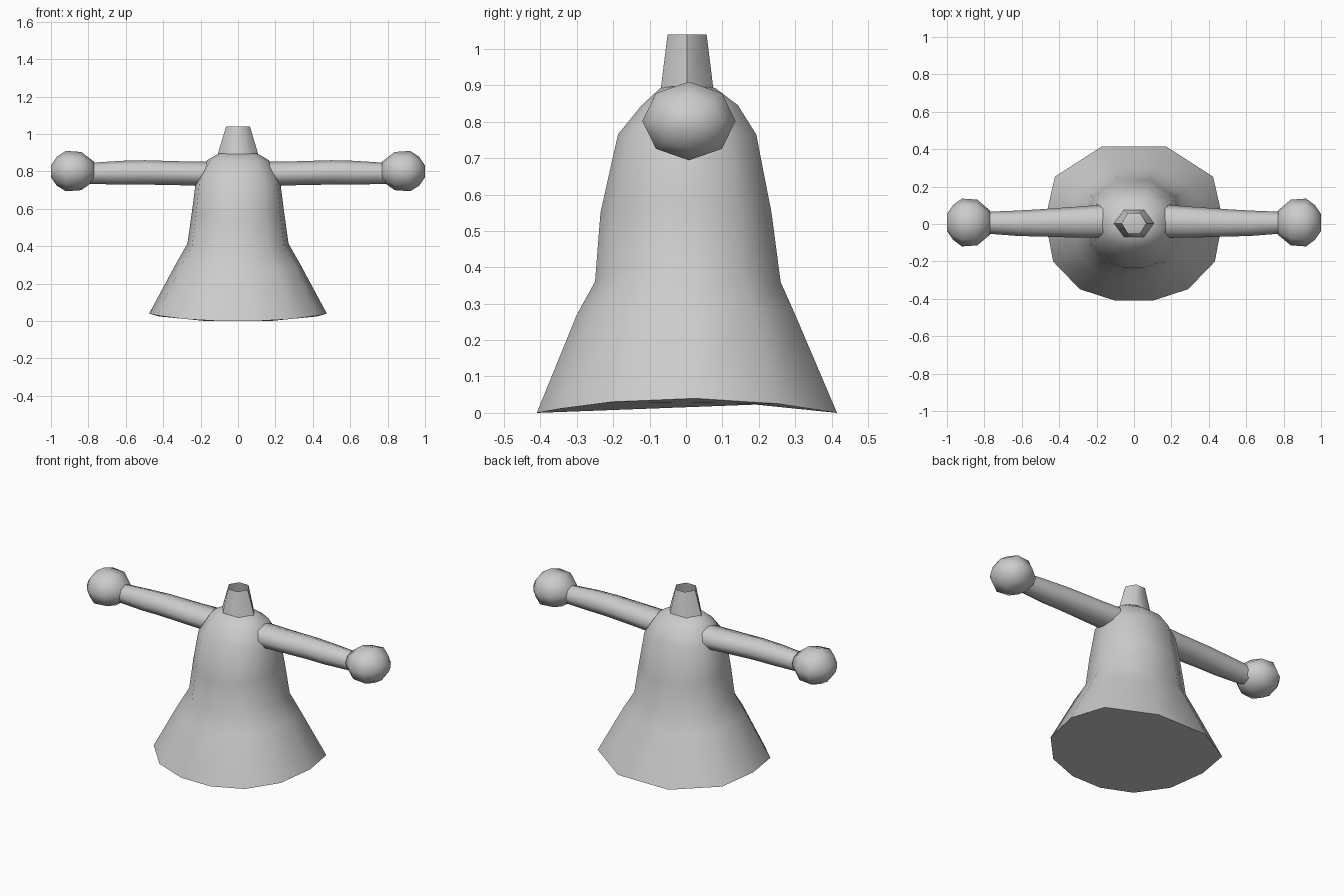
import bpy, bmesh, math

if "Cube" in bpy.data.objects:
    bpy.data.objects.remove(bpy.data.objects["Cube"])

grey = bpy.data.materials.new("light grey")
grey.diffuse_color = (0.6, 0.6, 0.6, 1)
grey.use_nodes = True
grey.node_tree.nodes["Principled BSDF"].inputs["Base Color"].default_value = grey.diffuse_color


def loft(name, rings, cap_start=True, cap_end=True, mirror=False):
    """Skin a list of point rings into one smooth part."""
    bm = bmesh.new()
    loops = [[bm.verts.new(p) for p in ring] for ring in rings]
    n = len(loops[0])
    for a, b in zip(loops, loops[1:]):
        for i in range(n):
            j = (i + 1) % n
            bm.faces.new((a[i], a[j], b[j], b[i]))
    if cap_start:
        bm.faces.new(loops[0][::-1])
    if cap_end:
        bm.faces.new(loops[-1])
    if cap_start or cap_end:
        bmesh.ops.recalc_face_normals(bm, faces=bm.faces)
    mesh = bpy.data.meshes.new(name)
    bm.to_mesh(mesh)
    bm.free()
    mesh.materials.append(grey)
    obj = bpy.data.objects.new(name, mesh)
    bpy.context.collection.objects.link(obj)
    bpy.ops.object.select_all(action='DESELECT')
    obj.select_set(True)
    bpy.context.view_layer.objects.active = obj
    bpy.ops.object.shade_smooth_by_angle(angle=math.radians(65))
    if mirror:
        obj.modifiers.new("mirror", 'MIRROR')
    return obj


# Robe: half outline of its cross-section (unit size), mirrored into a ring
half = [(0.21, -1), (0.61, -0.85), (0.91, -0.49), (1, 0.06), (0.89, 0.61), (0.36, 1)]
outline = half + [(-x, y) for x, y in reversed(half)]


def robe_ring(rx, front, back, z_side, z_front):
    return [(x * rx, y * (front if y < 0 else back),
             z_front + (z_side - z_front) * (1 - y * y)) for x, y in outline]


loft("robe", [robe_ring(*r) for r in (
    (0.475, 0.41, 0.415, 0.04, 0.0),
    (0.335, 0.30, 0.30, 0.30, 0.27),
    (0.27, 0.25, 0.26, 0.415, 0.36),
    (0.247, 0.235, 0.235, 0.58, 0.55),
    (0.225, 0.187, 0.193, 0.75, 0.765),
    (0.165, 0.122, 0.143, 0.86, 0.845),
    (0.10, 0.07, 0.08, 0.898, 0.893))])


# Neck: open six-sided tapered tube
def neck_ring(rx, ry, z):
    return [(rx * math.cos(k * math.pi / 3), 0.003 + ry * math.sin(k * math.pi / 3), z)
            for k in range(6)]


loft("neck", [neck_ring(0.108, 0.083, 0.893), neck_ring(0.064, 0.062, 1.04)],
     cap_start=False, cap_end=False)


# Sleeves and hands: eight-sided lofts along x, mirrored to the other side
def limb_ring(x, ry, rz, y, z):
    return [(x, y + ry * math.cos(k * math.pi / 4), z + rz * math.sin(k * math.pi / 4))
            for k in range(8)]


loft("sleeve", [limb_ring(*r) for r in (
    (0.165, 0.088, 0.066, 0.015, 0.787),
    (0.30, 0.083, 0.064, 0.010, 0.790),
    (0.50, 0.073, 0.065, 0.006, 0.795),
    (0.62, 0.068, 0.064, 0.004, 0.793),
    (0.79, 0.058, 0.056, 0.007, 0.790))], mirror=True)

loft("hand", [limb_ring(*r) for r in (
    (0.77, 0.065, 0.052, 0.007, 0.800),
    (0.838, 0.122, 0.102, 0.008, 0.802),
    (0.92, 0.128, 0.108, 0.008, 0.802),
    (0.968, 0.092, 0.078, 0.008, 0.801),
    (1.0, 0.045, 0.032, 0.008, 0.800))], mirror=True)
